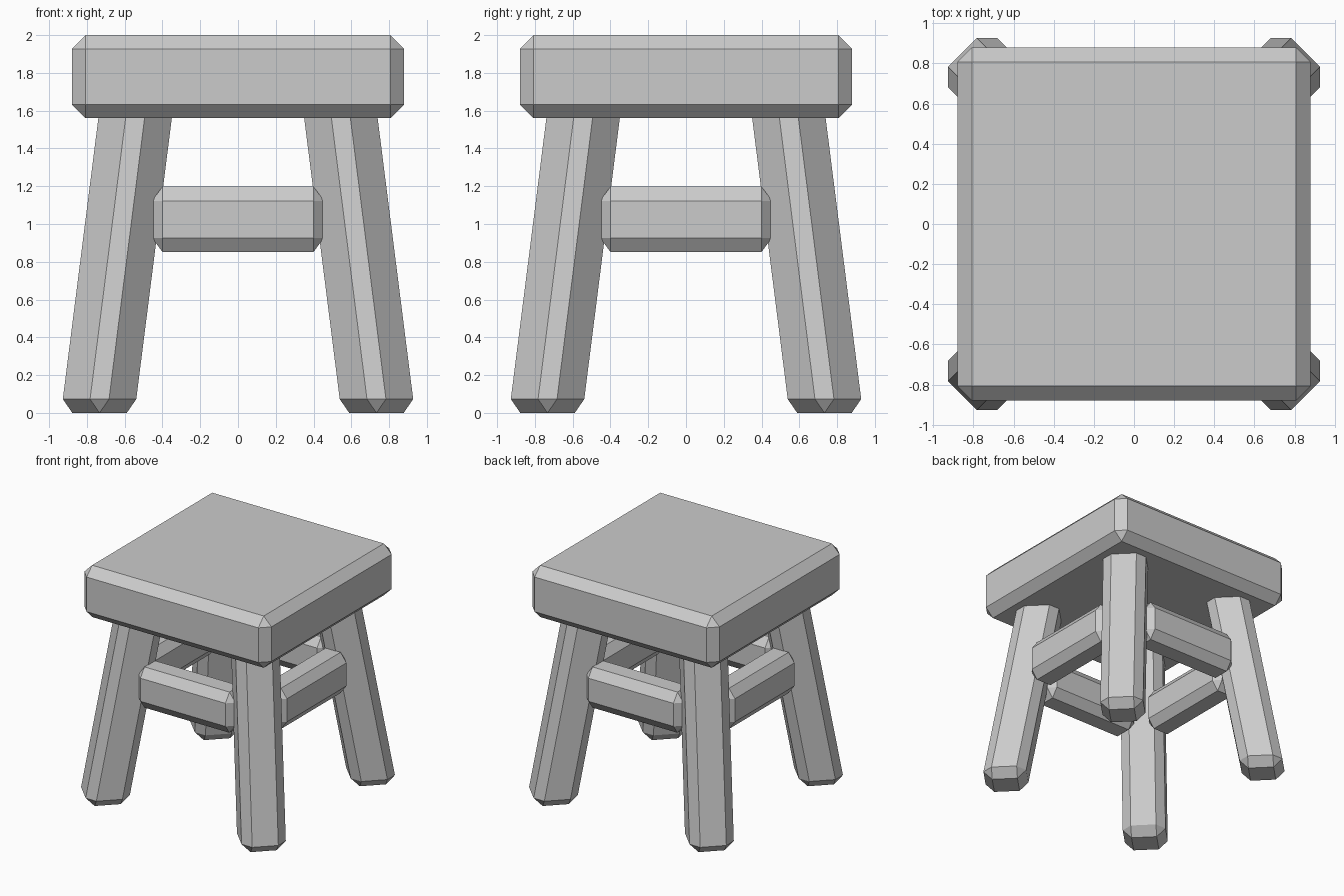
import bpy
import bmesh
from math import pi
from mathutils import Matrix, Vector

cube = bpy.data.objects.get("Cube")
if cube:
    bpy.data.objects.remove(cube, do_unlink=True)

grey = bpy.data.materials.new("plain grey")
grey.use_nodes = True
colour = (0.6, 0.6, 0.6, 1.0)
grey.diffuse_color = colour
grey.node_tree.nodes["Principled BSDF"].inputs["Base Color"].default_value = colour


def chamfered_box(size, chamfer):
    """Box centred on the origin, with a chamfer depth given for each axis."""
    bm = bmesh.new()
    bmesh.ops.create_cube(bm, size=1)
    bmesh.ops.scale(bm, vec=[s / c for s, c in zip(size, chamfer)], verts=bm.verts)
    bmesh.ops.bevel(bm, geom=bm.edges[:], offset=1, segments=1,
                    profile=0.5, affect='EDGES')
    bmesh.ops.scale(bm, vec=chamfer, verts=bm.verts)
    return bm


def add_object(name, bm):
    bmesh.ops.recalc_face_normals(bm, faces=bm.faces)
    mesh = bpy.data.meshes.new(name)
    bm.to_mesh(mesh)
    bm.free()
    mesh.materials.append(grey)
    obj = bpy.data.objects.new(name, mesh)
    bpy.context.collection.objects.link(obj)


# Seat: thick square slab
seat = chamfered_box((1.76, 1.76, 0.44), (0.073, 0.073, 0.073))
bmesh.ops.translate(seat, vec=(0, 0, 1.78), verts=seat.verts)
add_object("seat", seat)

# Legs: posts turned to the corners, upright at the foot and leaning in above it
LEG_TOP, FOOT, LEAN = 1.75, 0.073, 0.1265
for x_side, x_name in ((-1, "right"), (1, "left")):
    for y_side, y_name in ((-1, "front"), (1, "back")):
        leg = chamfered_box((0.346, 0.346, LEG_TOP), (0.071, 0.071, FOOT))
        bmesh.ops.rotate(leg, matrix=Matrix.Rotation(pi / 4, 3, 'Z'), verts=leg.verts)
        outward = Vector((x_side, y_side, 0))
        for v in leg.verts:
            v.co.z += LEG_TOP / 2
            v.co += outward * (0.733 - LEAN * max(0, v.co.z - FOOT))
        add_object(f"{y_name}_{x_name}_leg", leg)

# Rails: one stretcher between each pair of legs
for i, side in enumerate(("front", "left", "back", "right")):
    rail = chamfered_box((0.91, 0.25, 0.346), (0.055, 0.055, 0.075))
    bmesh.ops.translate(rail, vec=(0, -0.615, 1.025), verts=rail.verts)
    bmesh.ops.rotate(rail, matrix=Matrix.Rotation(i * pi / 2, 3, 'Z'), verts=rail.verts)
    add_object(f"{side}_rail", rail)
